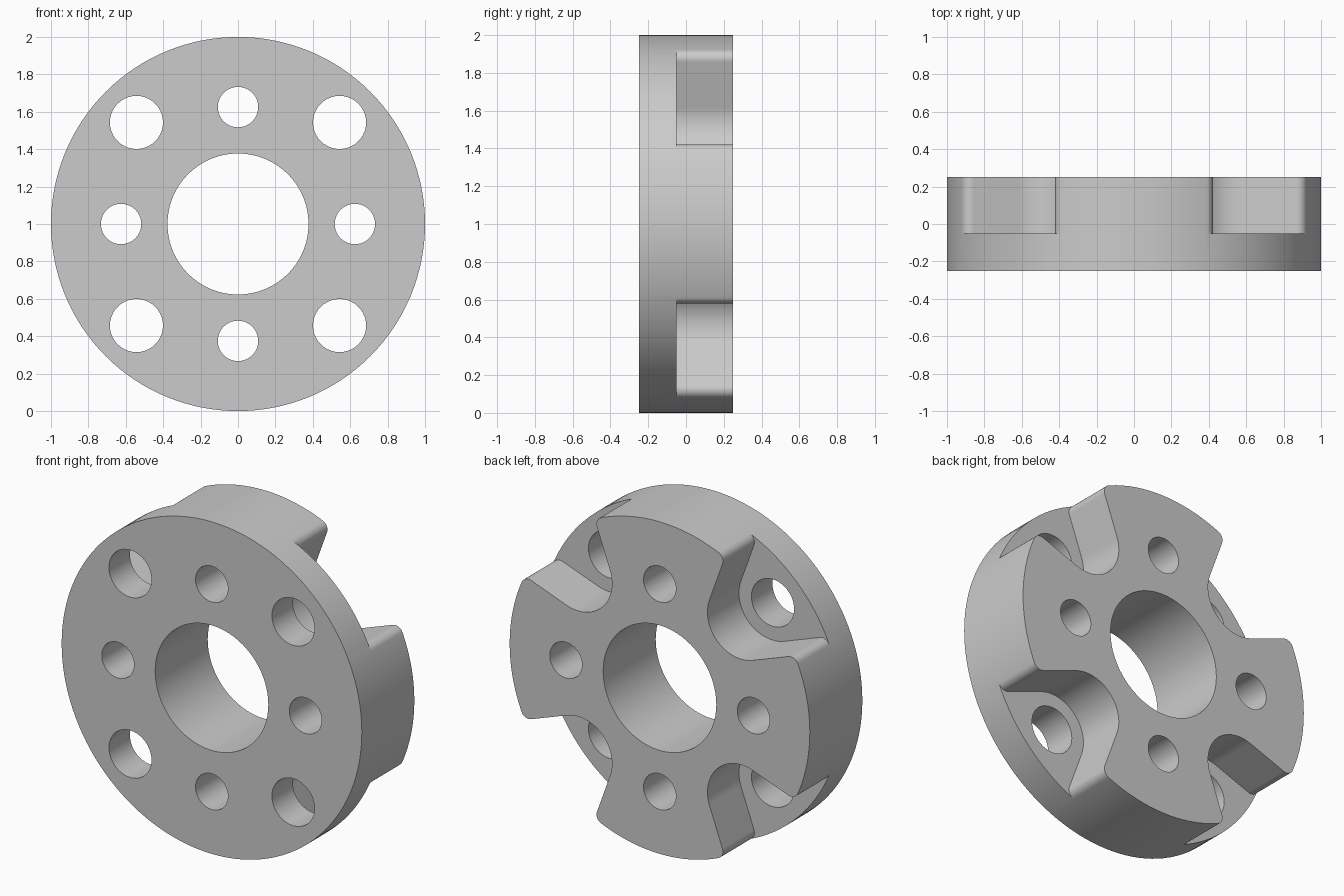
import bpy, bmesh
from math import sin, cos, radians, pi

cube = bpy.data.objects.get("Cube")
if cube:
    bpy.data.objects.remove(cube, do_unlink=True)

HALF = 0.25          # half thickness of the disc
FLOOR = -0.05        # depth of the rear pockets
BOLT = 0.543         # x and z offset of the diagonal holes


def arc(cx, cz, r, start, end, steps):
    """Points on an arc in the xz plane, angles in degrees."""
    angles = [radians(start + (end - start) * i / steps) for i in range(steps + 1)]
    return [(cx + r * cos(a), cz + r * sin(a)) for a in angles]


def circle(cx, cz, r, sides):
    return arc(cx, cz, r, 0, 360, sides)[:-1]


def prisms(name, outlines, y0, y1):
    """Extrude closed xz outlines along y into one object."""
    bm = bmesh.new()
    for outline in outlines:
        front = [bm.verts.new((x, y0, z + 1)) for x, z in outline]
        back = [bm.verts.new((x, y1, z + 1)) for x, z in outline]
        bm.faces.new(front)
        bm.faces.new(back[::-1])
        for i in range(len(front)):
            j = (i + 1) % len(front)
            bm.faces.new((front[j], front[i], back[i], back[j]))
    bmesh.ops.recalc_face_normals(bm, faces=bm.faces[:])
    mesh = bpy.data.meshes.new(name)
    bm.to_mesh(mesh)
    bm.free()
    obj = bpy.data.objects.new(name, mesh)
    bpy.context.collection.objects.link(obj)
    return obj


def cut(target, cutter):
    cutter.hide_render = True
    mod = target.modifiers.new("cut", 'BOOLEAN')
    mod.operation = 'DIFFERENCE'
    mod.solver = 'EXACT'
    mod.object = cutter
    bpy.context.view_layer.objects.active = target
    bpy.ops.object.modifier_apply(modifier=mod.name)
    bpy.data.objects.remove(cutter, do_unlink=True)


def pocket_outline():
    """Round-bottomed flared slot with filleted mouth, mirrored on its diagonal."""
    fillet, mouth, flare = 0.05, 67, 20
    m = radians(mouth)
    side = arc(BOLT, BOLT, 0.225, 225, 180 - flare, 12)
    side += arc((1 - fillet) * cos(m), (1 - fillet) * sin(m), fillet, -flare, mouth, 10)
    side.append((1.3 * cos(m), 1.3 * sin(m)))
    return side + [(z, x) for x, z in reversed(side[1:])]


# Disc body
disc = prisms("slotted_disc", [circle(0, 0, 1, 128)], -HALF, HALF)

# Four rear pockets
base = pocket_outline()
pockets = [[(x * sx, z * sz) for x, z in base] for sx in (1, -1) for sz in (1, -1)]
cut(disc, prisms("pocket_cutter", pockets, FLOOR, 0.5))

# Centre bore, four small holes on the axes, four large holes on the diagonals
holes = [circle(0, 0, 0.377, 64)]
for i in range(4):
    a = i * pi / 2
    holes.append(circle(0.625 * cos(a), 0.625 * sin(a), 0.108, 40))
    d = a + pi / 4
    reach = BOLT * 2 ** 0.5
    holes.append(circle(reach * cos(d), reach * sin(d), 0.142, 40))
cut(disc, prisms("hole_cutter", holes, -0.5, 0.5))

# Plain grey finish
grey = bpy.data.materials.new("light_grey")
grey.use_nodes = True
colour = (0.6, 0.6, 0.6, 1)
grey.diffuse_color = colour
grey.node_tree.nodes["Principled BSDF"].inputs["Base Color"].default_value = colour
disc.data.materials.clear()
disc.data.materials.append(grey)
for poly in disc.data.polygons:
    poly.material_index = 0

# Smooth walls, crisp edges
bpy.ops.object.select_all(action='DESELECT')
disc.select_set(True)
bpy.context.view_layer.objects.active = disc
bpy.ops.object.shade_smooth_by_angle(angle=radians(30))
